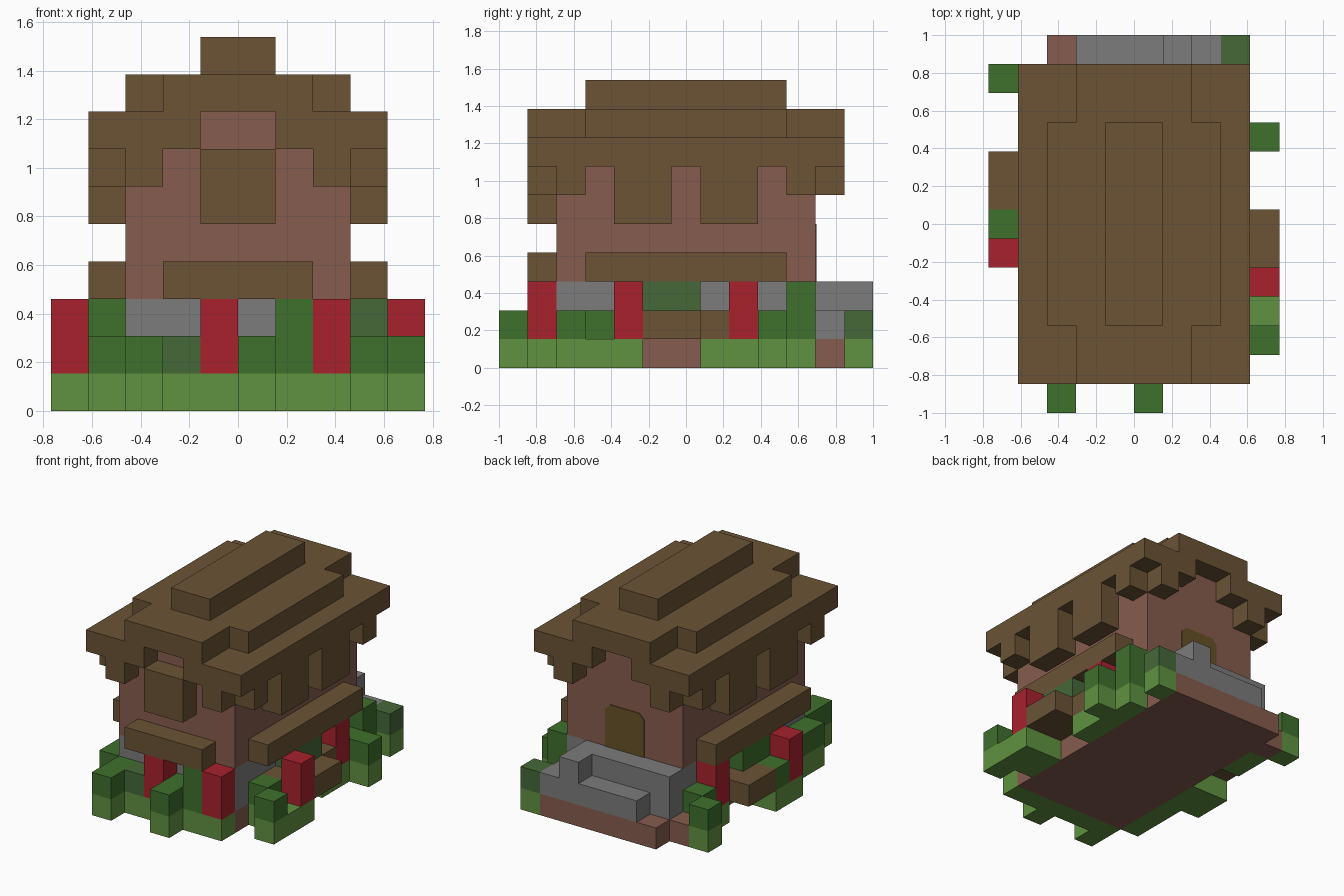
import bpy, bmesh
from mathutils import Vector

if "Cube" in bpy.data.objects:
    bpy.data.objects.remove(bpy.data.objects["Cube"], do_unlink=True)

UNIT = 2 / 13          # one block
HALF_LENGTH = 6.5      # blocks from the front edge to the middle


def material(name, hex_code):
    """Flat material from an sRGB hex code."""
    channels = [int(hex_code[n:n + 2], 16) / 255 for n in (0, 2, 4)]
    linear = [((c + 0.055) / 1.055) ** 2.4 for c in channels] + [1.0]
    mat = bpy.data.materials.new(name)
    mat.use_nodes = True
    mat.diffuse_color = linear
    mat.node_tree.nodes["Principled BSDF"].inputs["Base Color"].default_value = linear
    return mat


WOOD = material("brown wood", "6b5335")
CLAY = material("pink clay", "865c4e")
STONE = material("grey stone", "7c7c7c")
RED = material("red petals", "a8212d")
GRASS = material("light grass", "609140")
LEAF = material("green leaf", "3f702c")
DARK_LEAF = material("muted leaf", "456838")
DOOR = material("olive door", "665126")


def finish(name, bm, mat):
    mesh = bpy.data.meshes.new(name)
    bm.to_mesh(mesh)
    bm.free()
    mesh.materials.append(mat)
    obj = bpy.data.objects.new(name, mesh)
    bpy.context.collection.objects.link(obj)
    return obj


def blocks(name, mat, *boxes, mirror=False):
    """Boxes given as x, y, z ranges in blocks; x from the middle, y from the front."""
    bm = bmesh.new()
    for (xa, xb), (ya, yb), (za, zb) in boxes:
        spans = [(xa, xb), (-xb, -xa)] if mirror else [(xa, xb)]
        for a, b in spans:
            low = Vector((a, ya - HALF_LENGTH, za)) * UNIT
            high = Vector((b, yb - HALF_LENGTH, zb)) * UNIT
            verts = bmesh.ops.create_cube(bm, size=1)["verts"]
            bmesh.ops.scale(bm, vec=high - low, verts=verts)
            bmesh.ops.translate(bm, vec=(low + high) / 2, verts=verts)
    return finish(name, bm, mat)


def column(name, mat, x, y, height):
    """A grass block with a plant of the given total height on it."""
    blocks(name + "_grass", GRASS, ((x, x + 1), (y, y + 1), (0, 1)))
    if height > 1:
        blocks(name, mat, ((x, x + 1), (y, y + 1), (1, height)))


# Foundation, walls and porch
blocks("foundation", CLAY, ((-3, 3), (2, 13), (0, 1)), ((-4, -3), (11, 12), (0, 1)))
blocks("stone_footing", STONE, ((-3, 3), (2, 11), (1, 3)))
blocks("house_walls", CLAY, ((-3, 3), (2, 11), (3, 7)), ((-1, 1), (2, 11), (7, 8)))
blocks("porch", STONE, ((-2, 3), (12, 13), (1, 2)), ((-3, 3), (11, 12), (1, 2)),
       ((-3, 2), (11, 12), (2, 3)), ((1, 2), (12, 13), (2, 3)))

# Stepped roof
blocks("roof_ridge", WOOD, ((-1, 1), (3, 10), (9, 10)))
blocks("roof_upper", WOOD, ((-2, 2), (1, 12), (8, 9)))
blocks("roof_upper_side", WOOD, ((2, 3), (3, 10), (8, 9)), mirror=True)
blocks("roof_lower", WOOD, ((1, 4), (1, 12), (7, 8)), mirror=True)

# Hanging gable ends and eave tabs
for end, y in (("front", 1), ("back", 11)):
    blocks(end + "_gable_tab", WOOD, ((2, 3), (y, y + 1), (6, 7)), mirror=True)
for start, width, bottom in ((2, 1, 6), (4, 2, 5), (7, 2, 5), (10, 1, 6)):
    blocks("eave_tab", WOOD, ((3, 4), (start, start + width), (bottom, 7)), mirror=True)

# Front shutter and window sills
blocks("front_shutter", WOOD, ((-1, 1), (1, 2), (5, 7)))
blocks("front_sill", WOOD, ((-2, 2), (1, 2), (3, 4)))
blocks("side_sill", WOOD, ((3, 4), (3, 10), (3, 4)), mirror=True)

# Back door, a thin plate with clipped top corners
bm = bmesh.new()
outline = [(-1, 3), (1, 3), (1, 4.75), (0.75, 5), (-0.75, 5), (-1, 4.75)]
wall_y = (11 - HALF_LENGTH) * UNIT
face = bm.faces.new([bm.verts.new((x * UNIT, wall_y, z * UNIT)) for x, z in outline])
new = bmesh.ops.extrude_face_region(bm, geom=[face])["geom"]
bmesh.ops.translate(bm, vec=(0, 0.006, 0),
                    verts=[v for v in new if isinstance(v, bmesh.types.BMVert)])
bmesh.ops.recalc_face_normals(bm, faces=bm.faces)
finish("back_door", bm, DOOR)

# Side planters with leaves growing behind
blocks("left_planter", WOOD, ((3, 4), (4, 8), (1, 2)), ((4, 5), (5, 7), (1, 2)))
blocks("left_planter_leaves", DARK_LEAF, ((3, 4), (5, 7), (2, 3)))
blocks("right_planter", WOOD, ((-4, -3), (6, 9), (1, 2)), ((-5, -4), (7, 9), (1, 2)))
blocks("right_planter_leaves", LEAF, ((-4, -3), (6, 8), (2, 3)))

# Red flowers
for x, y in ((-1, 1), (2, 1), (4, 4), (3, 8), (-5, 5), (-4, 9)):
    column("red_flower", RED, x, y, 3)

# Low shrubs, tall shrubs and muted shrubs
for x, y in ((-3, 0), (0, 0), (-3, 1), (0, 1), (4, 2), (3, 3), (3, 9), (4, 9),
             (-4, 2), (-4, 3), (-5, 6), (-4, 10), (-5, 11)):
    column("low_shrub", LEAF, x, y, 2)
for x, y in ((1, 1), (3, 10)):
    column("tall_shrub", LEAF, x, y, 3)
for x, y in ((-2, 1), (3, 12)):
    column("muted_shrub", DARK_LEAF, x, y, 2)

# Bare grass
for x, y in ((4, 3), (3, 4), (3, 7), (-4, 4), (-4, 5), (-4, 6)):
    column("bare", GRASS, x, y, 1)
